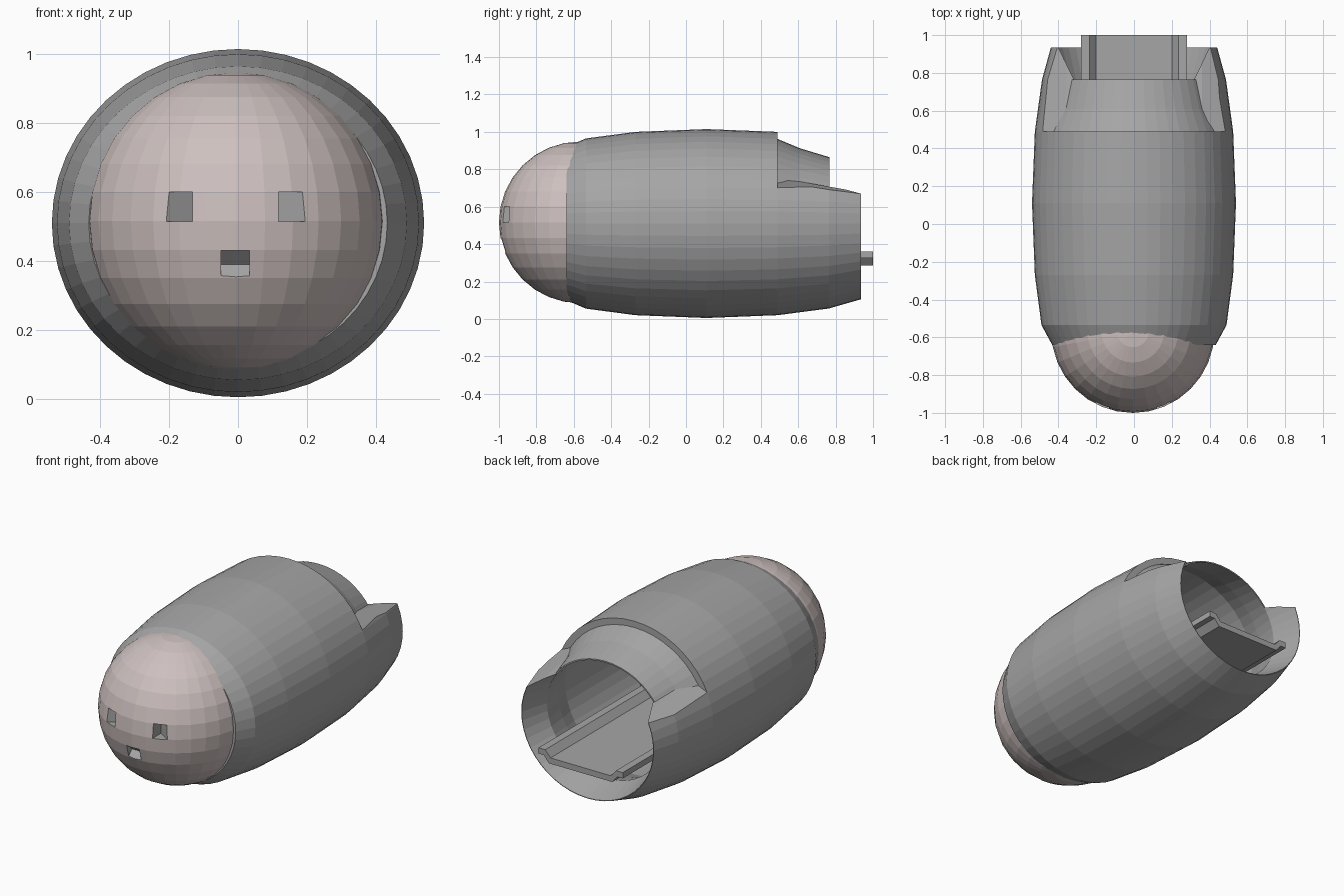
import bpy, bmesh, math

if "Cube" in bpy.data.objects:
    bpy.data.objects.remove(bpy.data.objects["Cube"])

def material(name, rgb):
    m = bpy.data.materials.new(name)
    m.diffuse_color = (*rgb, 1)
    m.use_nodes = True
    m.node_tree.nodes["Principled BSDF"].inputs["Base Color"].default_value = m.diffuse_color
    return m

GREY = material("hull grey", (0.38, 0.38, 0.38))
PINK = material("pale pink", (0.61, 0.53, 0.52))
CZ = 0.51  # height of the long axis

def finish(bm, name, mats):
    bmesh.ops.recalc_face_normals(bm, faces=bm.faces)
    me = bpy.data.meshes.new(name)
    bm.to_mesh(me)
    bm.free()
    ob = bpy.data.objects.new(name, me)
    bpy.context.collection.objects.link(ob)
    for m in mats:
        me.materials.append(m)
    return ob

def loft(name, rings, mats=(GREY,)):
    """Closed solid through a list of equal-length point rings."""
    bm = bmesh.new()
    vr = [[bm.verts.new(p) for p in r] for r in rings]
    n = len(vr[0])
    for a, b in zip(vr, vr[1:]):
        for i in range(n):
            j = (i + 1) % n
            bm.faces.new((a[i], a[j], b[j], b[i]))
    bm.faces.new(vr[0])
    bm.faces.new(vr[-1])
    return finish(bm, name, mats)

def barrel(name, profile, sides=48):
    """profile: (y, half width, half height)"""
    ang = [2 * math.pi * i / sides for i in range(sides)]
    return loft(name, [[(a * math.cos(t), y, CZ + b * math.sin(t)) for t in ang]
                       for y, a, b in profile])

def boolean(target, tool, op):
    mod = target.modifiers.new("bool", 'BOOLEAN')
    mod.operation = op
    mod.solver = 'EXACT'
    mod.object = tool
    bpy.ops.object.select_all(action='DESELECT')
    bpy.context.view_layer.objects.active = target
    target.select_set(True)
    bpy.ops.object.modifier_apply(modifier=mod.name)
    bpy.data.objects.remove(tool)

# Outer hull
hull = barrel("hull", [(-0.64, 0.433, 0.41), (-0.535, 0.49, 0.455), (-0.27, 0.525, 0.49),
                       (0.11, 0.54, 0.505), (0.49, 0.525, 0.49), (0.765, 0.487, 0.454),
                       (0.935, 0.44, 0.405)])

# Upper rear notch with sloping ledges
def notch(y, zo, zi):
    return [(-0.6, y, zo), (-0.36, y, zi), (0.36, y, zi), (0.6, y, zo),
            (0.6, y, 1.3), (-0.6, y, 1.3)]
boolean(hull, loft("notch_cutter", [notch(0.49, 0.65, 0.755), notch(0.95, 0.63, 0.675)]),
        'DIFFERENCE')

# Recessed inner collar
boolean(hull, barrel("inner_collar", [(0.35, 0.495, 0.46), (0.49, 0.485, 0.452),
                                      (0.61, 0.435, 0.402), (0.766, 0.395, 0.355)]), 'UNION')

# Hollow interior, flaring out to the rear rim
boolean(hull, barrel("cavity_cutter", [(-0.12, 0.46, 0.43), (0.49, 0.46, 0.43),
                                       (0.61, 0.422, 0.388), (0.766, 0.387, 0.347),
                                       (0.95, 0.441, 0.406)]), 'DIFFERENCE')

# Floor with raised side lips
half = [(0.2, 0.32), (0.235, 0.36), (0.28, 0.36), (0.28, 0.325), (0.245, 0.325), (0.21, 0.285)]
section = half + [(-x, z) for x, z in reversed(half)]
loft("floor_plate", [[(x, y, z) for x, z in section] for y in (-0.14, 1.0)])

# Nose dome
bm = bmesh.new()
bmesh.ops.create_uvsphere(bm, u_segments=32, v_segments=16, radius=0.432)
bmesh.ops.translate(bm, verts=bm.verts, vec=(-0.006, -0.568, 0.516))
dome = finish(bm, "nose_dome", (PINK, GREY))

# Three wedge sockets in the dome
def socket(rings):
    tool = loft("socket_cutter", rings, (PINK, GREY))
    for p in tool.data.polygons:
        p.material_index = 1
    boolean(dome, tool, 'DIFFERENCE')

for outer, inner in ((-0.212, -0.132), (0.198, 0.118)):
    tri = [(outer, -1.1), (outer, -0.95), (inner, -0.90), (inner, -1.1)]
    socket([[(x, y, z) for x, y in tri] for z in (0.515, 0.60)])
vee = [(0.347, -1.1), (0.347, -0.975), (0.39, -0.935), (0.43, -0.975), (0.43, -1.1)]
socket([[(x, y, z) for z, y in vee] for x in (-0.05, 0.034)])
